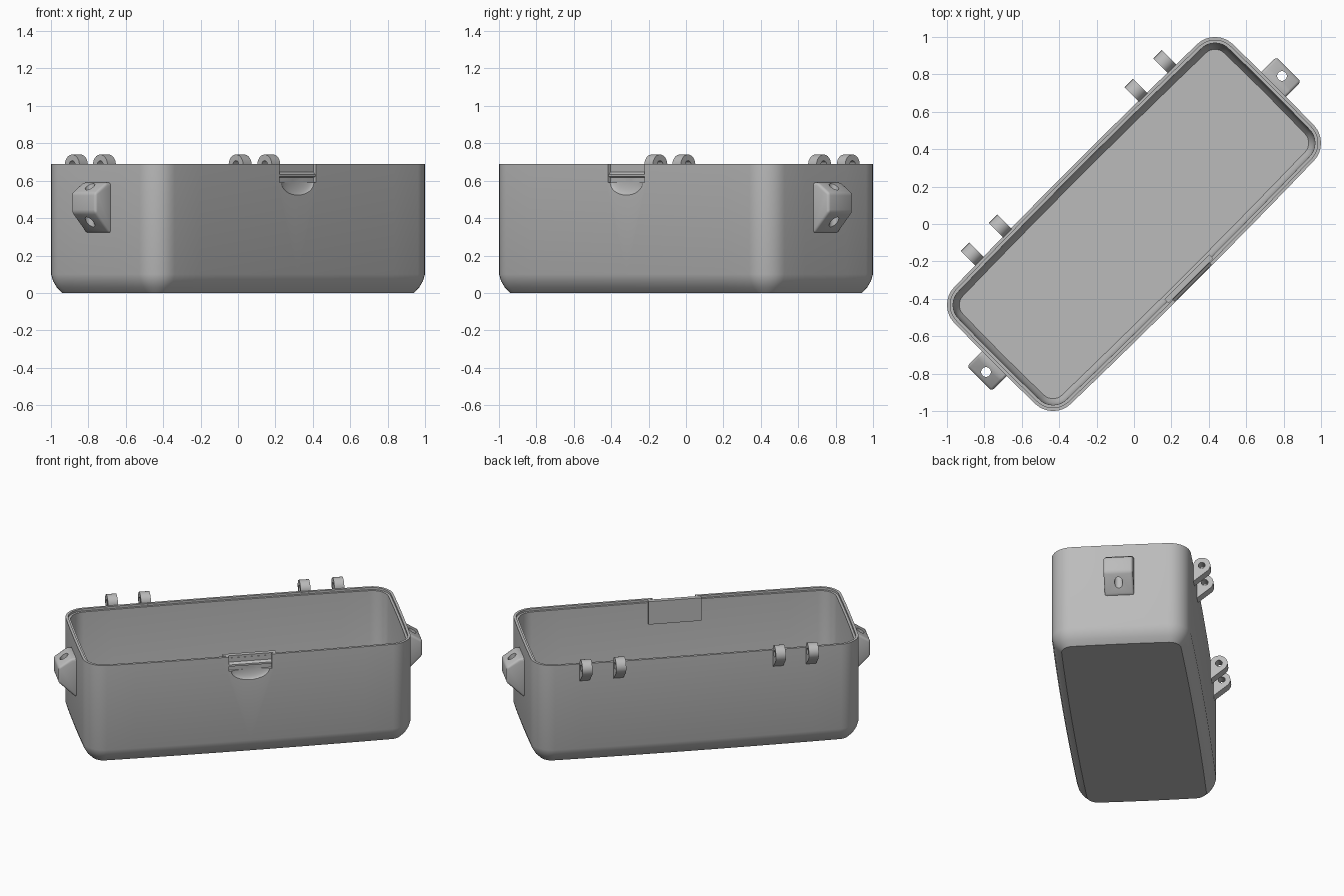
import bpy, bmesh
from math import sin, cos, pi, radians

if "Cube" in bpy.data.objects:
    bpy.data.objects.remove(bpy.data.objects["Cube"])

grey = bpy.data.materials.new("plain_grey")
grey.use_nodes = True
grey.diffuse_color = (0.5, 0.5, 0.5, 1)
grey.node_tree.nodes["Principled BSDF"].inputs["Base Color"].default_value = (0.5, 0.5, 0.5, 1)

TURN = pi / 4          # the whole box stands diagonally
A, B, R, TOP = 1.05, 0.438, 0.13, 0.69


def finish(bm, name):
    bmesh.ops.recalc_face_normals(bm, faces=bm.faces[:])
    mesh = bpy.data.meshes.new(name)
    bm.to_mesh(mesh)
    bm.free()
    ob = bpy.data.objects.new(name, mesh)
    ob.rotation_euler.z = TURN
    mesh.materials.append(grey)
    bpy.context.collection.objects.link(ob)
    return ob


def activate(ob):
    bpy.ops.object.select_all(action='DESELECT')
    ob.select_set(True)
    bpy.context.view_layer.objects.active = ob


def smooth(ob):
    activate(ob)
    bpy.ops.object.shade_smooth_by_angle(angle=radians(30))


def bevel(ob, width):
    mod = ob.modifiers.new("round", 'BEVEL')
    mod.width, mod.segments, mod.limit_method = width, 3, 'ANGLE'
    activate(ob)
    bpy.ops.object.modifier_apply(modifier=mod.name)


def cut(ob, cutter):
    bpy.context.view_layer.update()
    mod = ob.modifiers.new("cut", 'BOOLEAN')
    mod.operation, mod.solver, mod.object = 'DIFFERENCE', 'EXACT', cutter
    activate(ob)
    bpy.ops.object.modifier_apply(modifier=mod.name)
    bpy.data.objects.remove(cutter)


def prism(name, profile, along, lo, hi):
    """Extrude a (horizontal, height) profile along the length or the width."""
    bm = bmesh.new()
    ends = []
    for t in (lo, hi):
        ends.append([bm.verts.new((t, p, z) if along == 'x' else (p, t, z))
                     for p, z in profile])
    bm.faces.new(ends[0])
    bm.faces.new(ends[1])
    n = len(profile)
    for i in range(n):
        j = (i + 1) % n
        bm.faces.new((ends[0][i], ends[0][j], ends[1][j], ends[1][i]))
    return finish(bm, name)


def block(name, x, y, z):
    return prism(name, [(y[0], z[0]), (y[1], z[0]), (y[1], z[1]), (y[0], z[1])], 'x', *x)


def circle(cx, cy, r, n=20):
    return [(cx + r * cos(2 * pi * i / n), cy + r * sin(2 * pi * i / n)) for i in range(n)]


def outline(inset):
    """Rounded rectangle with gently bowed sides."""
    a, b, r = A - inset, B - inset, R - inset
    corners = []
    for k, (sx, sy) in enumerate([(1, 1), (-1, 1), (-1, -1), (1, -1)]):
        corners.append([(sx * (a - r) + r * cos((k + i / 8) * pi / 2),
                         sy * (b - r) + r * sin((k + i / 8) * pi / 2)) for i in range(9)])
    pts = []
    for k in range(4):
        pts += corners[k]
        (x0, y0), (x1, y1) = corners[k][-1], corners[(k + 1) % 4][0]
        steps = 10 if k % 2 == 0 else 4
        pts += [(x0 + (x1 - x0) * i / steps, y0 + (y1 - y0) * i / steps)
                for i in range(1, steps)]
    return [(x * (1 + 0.006 * (1 - (y / b) ** 2)), y * (1 + 0.03 * (1 - (x / a) ** 2)))
            for x, y in pts]


# Box shell: (inset, height) up the outside, over the stepped rim, down the inside
section = [(0.06, 0), (0.03, 0.03), (0.01, 0.065), (0, 0.1), (0, TOP),
           (0.017, TOP), (0.017, TOP - 0.015), (0.032, TOP - 0.015),
           (0.036, 0.13), (0.045, 0.08), (0.065, 0.045)]
bm = bmesh.new()
rings = [[bm.verts.new((x, y, z)) for x, y in outline(d)] for d, z in section]
for low, high in zip(rings, rings[1:]):
    for i in range(len(low)):
        j = (i + 1) % len(low)
        bm.faces.new((low[i], low[j], high[j], high[i]))
bm.faces.new(rings[0])
bm.faces.new(rings[-1])
shell = finish(bm, "box_shell")

# Latch pocket and thumb scoop in the front wall
FRONT = -B * 1.03
cut(shell, block("pocket_cutter", (-0.138, 0.138), (FRONT - 0.05, FRONT + 0.02), (0.59, 0.75)))
bm = bmesh.new()
bmesh.ops.create_uvsphere(bm, u_segments=32, v_segments=16, radius=1)
for v in bm.verts:
    v.co = (v.co.x * 0.125, FRONT - 0.003 + v.co.y * 0.024, 0.592 + v.co.z * 0.07)
cut(shell, finish(bm, "scoop_cutter"))
smooth(shell)

# Latch ridge and the backing panel inside the wall
ridge = prism("latch_ridge", [(FRONT + 0.025, 0.615), (FRONT + 0.004, 0.622),
                              (FRONT + 0.004, 0.634), (FRONT + 0.025, 0.65)],
              'x', -0.137, 0.137)
panel = block("latch_backing_panel", (-0.17, 0.17), (FRONT + 0.022, FRONT + 0.052), (0.53, TOP))
for ob in (ridge, panel):
    smooth(ob)

# Hinge knuckles along the back
KY, KZ, KR = 0.497, 0.685, 0.055
arc = [(KY + KR * cos(radians(t)), KZ + KR * sin(radians(t))) for t in range(180, -46, -15)]
for n, x in enumerate((-0.725, -0.513, 0.513, 0.73)):
    knuckle = prism(f"hinge_knuckle_{n + 1}", arc + [(0.43, 0.56), (0.43, KZ)],
                    'x', x - 0.032, x + 0.032)
    cut(knuckle, prism("pin_cutter", circle(KY, KZ, 0.022), 'x', x - 0.1, x + 0.1))
    smooth(knuckle)

# Strap lugs on both ends, each with an upright hole
lug = [(1.03, 0.59), (1.085, 0.59), (1.17, 0.535), (1.17, 0.43), (1.06, 0.32), (1.03, 0.32)]
for side, s in (("left", 1), ("right", -1)):
    ob = prism(f"{side}_strap_lug", [(s * p, z) for p, z in lug], 'y', -0.093, 0.093)
    bevel(ob, 0.026)
    bm = bmesh.new()
    bmesh.ops.create_cone(bm, cap_ends=True, segments=24, radius1=0.026, radius2=0.026, depth=1)
    bmesh.ops.translate(bm, verts=bm.verts[:], vec=(s * 1.119, 0, 0.45))
    cut(ob, finish(bm, "lug_hole_cutter"))
    smooth(ob)
